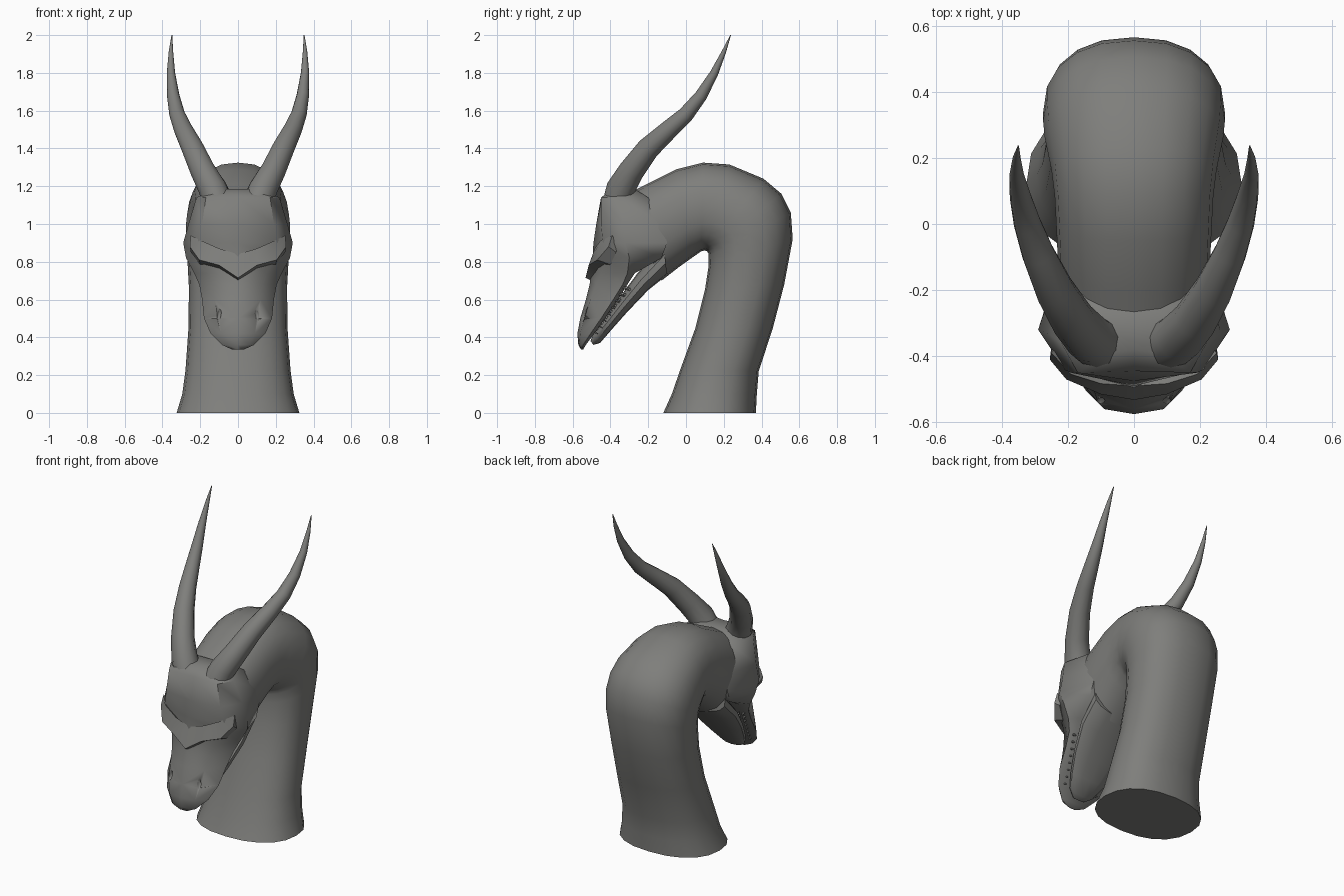
import bpy, bmesh, math
from mathutils import Vector

if "Cube" in bpy.data.objects:
    bpy.data.objects.remove(bpy.data.objects["Cube"])

grey = bpy.data.materials.new("stone_grey")
grey.diffuse_color = (0.21, 0.21, 0.2, 1)
grey.use_nodes = True
grey.node_tree.nodes["Principled BSDF"].inputs["Base Color"].default_value = grey.diffuse_color


def finish(bm, name, angle=50):
    bmesh.ops.recalc_face_normals(bm, faces=bm.faces)
    me = bpy.data.meshes.new(name)
    bm.to_mesh(me)
    bm.free()
    me.materials.append(grey)
    ob = bpy.data.objects.new(name, me)
    bpy.context.collection.objects.link(ob)
    bpy.ops.object.select_all(action='DESELECT')
    ob.select_set(True)
    bpy.context.view_layer.objects.active = ob
    bpy.ops.object.shade_smooth_by_angle(angle=math.radians(angle))
    return ob


def loft(name, rings, angle=50):
    """Skin a closed solid over a list of equal-length rings."""
    bm = bmesh.new()
    vs = [[bm.verts.new(p) for p in r] for r in rings]
    n = len(vs[0])
    for a, b in zip(vs, vs[1:]):
        for i in range(n):
            j = (i + 1) % n
            bm.faces.new((a[i], a[j], b[j], b[i]))
    bm.faces.new(vs[0])
    bm.faces.new(vs[-1])
    return finish(bm, name, angle)


def section(inner, outer, hw, n=20, power=2.3):
    """Rounded ring between two side-view points (y, z), hw wide each way."""
    ring = []
    for k in range(n):
        t = 2 * math.pi * k / n
        c, s = math.cos(t), math.sin(t)
        u = math.copysign(abs(c) ** (2 / power), c)
        x = hw * math.copysign(abs(s) ** (2 / power), s)
        y, z = [(i + o) / 2 + u * (o - i) / 2 for i, o in zip(inner, outer)]
        ring.append((x, y, z))
    return ring


# Arched neck: throat point, nape point, half width
neck = [
    ((-.12, 0), (.37, 0), .325), ((-.075, .1), (.375, .1), .295),
    ((-.03, .23), (.385, .22), .278), ((.05, .45), (.46, .45), .262),
    ((.1, .65), (.52, .68), .26), ((.12, .78), (.565, .92), .27),
    ((.12, .83), (.555, 1.06), .275), ((.118, .845), (.505, 1.16), .275),
    ((.112, .855), (.41, 1.24), .27), ((.1, .86), (.23, 1.315), .25),
    ((.08, .855), (.09, 1.325), .24), ((.03, .82), (-.05, 1.29), .235),
    ((-.04, .77), (-.2, 1.215), .23), ((-.13, .70), (-.33, 1.15), .215),
]
loft("neck", [section(*s) for s in neck])

# Lower jaw, continuing the throat line
jaw = [
    ((-.10, .73), (-.12, .90), .2), ((-.2, .65), (-.26, .735), .2),
    ((-.31, .535), (-.36, .60), .165), ((-.39, .445), (-.44, .49), .125),
    ((-.455, .37), (-.49, .43), .085), ((-.49, .36), (-.505, .38), .04),
]
loft("lower_jaw", [section(*s, n=14) for s in jaw], 40)

# Skull and snout: height, front y, then front edge, cheek and back as (x, y)
skull = [
    (1.185, -.38, (.08, -.39), (.13, -.34), (.09, -.27)),
    (1.14, -.445, (.17, -.45), (.22, -.36), (.18, -.2)),
    (1.00, -.475, (.19, -.45), (.262, -.33), (.22, -.12)),
    (.90, -.49, (.21, -.44), (.29, -.32), (.22, -.1)),
    (.82, -.495, (.20, -.42), (.275, -.30), (.22, -.13)),
    (.74, -.505, (.15, -.45), (.232, -.31), (.19, -.27)),
    (.68, -.51, (.13, -.475), (.205, -.335), (.17, -.31)),
    (.60, -.53, (.12, -.505), (.19, -.385), (.15, -.36)),
    (.50, -.56, (.11, -.54), (.18, -.45), (.14, -.43)),
    (.42, -.575, (.09, -.56), (.145, -.505), (.11, -.485)),
    (.36, -.57, (.06, -.565), (.085, -.545), (.06, -.53)),
    (.335, -.555, (.02, -.555), (.03, -.55), (.02, -.545)),
]
rings = []
for z, yf, *side in skull:
    right = [(x, y, z) for x, y in side]
    left = [(-x, y, z) for x, y in reversed(side)]
    rings.append([(0, yf, z)] + right + left)
head = loft("head", rings)

# Nostril slits
for s in (-1, 1):
    bm = bmesh.new()
    bmesh.ops.create_uvsphere(bm, u_segments=12, v_segments=8, radius=1)
    cutter = finish(bm, "nostril_cutter")
    cutter.scale = (.013, .03, .036)
    cutter.location = (s * .1, -.548, .525)
    cutter.rotation_euler = (0, s * -.15, 0)
    cutter.hide_render = True
    cutter.hide_set(True)
    cut = head.modifiers.new("nostril", 'BOOLEAN')
    cut.operation = 'DIFFERENCE'
    cut.object = cutter

# Overhanging brow: top, lip, underside and buried point per station
brow = [
    ((.25, -.39, .94), (.255, -.41, .88), (.25, -.37, .85), (.22, -.36, .89)),
    ((.19, -.455, .91), (.205, -.47, .81), (.2, -.40, .785), (.15, -.40, .85)),
    ((.1, -.483, .87), (.1, -.515, .782), (.1, -.46, .765), (.08, -.42, .82)),
    ((0, -.49, .84), (0, -.532, .715), (0, -.49, .695), (0, -.43, .78)),
]
mirrored = [[(-x, y, z) for x, y, z in r] for r in reversed(brow[:-1])]
loft("brow", brow + mirrored, 35)

# Horns: centre point and radius
horn = [
    ((.10, -.36, 1.10), .085), ((.135, -.345, 1.19), .076),
    ((.185, -.29, 1.28), .068), ((.24, -.2, 1.40), .06),
    ((.29, -.09, 1.50), .05), ((.322, .0, 1.58), .042),
    ((.343, .08, 1.68), .033), ((.355, .15, 1.80), .022),
    ((.355, .2, 1.91), .012), ((.35, .236, 2.0), .002),
]
for s, side in ((1, "right"), (-1, "left")):
    pts = [Vector((s * p[0], p[1], p[2])) for p, r in horn]
    rings = []
    for i, (p, r) in enumerate(horn):
        t = (pts[min(i + 1, len(pts) - 1)] - pts[max(i - 1, 0)]).normalized()
        if i == len(pts) - 1:
            t = Vector((0, 0, 1))
        a = (Vector((1, 0, 0)) - t * t.x).normalized()
        b = t.cross(a)
        rings.append([pts[i] + r * (math.cos(k * math.pi / 6) * a +
                                    math.sin(k * math.pi / 6) * b)
                      for k in range(12)])
    loft("horn_" + side, rings)


# Rows of small teeth along both jaws
def tooth_row(name, start, end, direction, count):
    bm = bmesh.new()
    d = Vector(direction).normalized()
    rot = d.to_track_quat('Z', 'Y').to_matrix().to_4x4()
    for s in (-1, 1):
        for k in range(count):
            p = Vector(start).lerp(Vector(end), k / (count - 1))
            p.x *= s
            new = bmesh.ops.create_cone(bm, cap_ends=True, segments=6, radius1=.013,
                                        radius2=.001, depth=.045)["verts"]
            bmesh.ops.transform(bm, matrix=rot, verts=new)
            bmesh.ops.translate(bm, vec=p, verts=new)
    finish(bm, name, 40)


tooth_row("upper_teeth", (.175, -.325, .66), (.115, -.485, .43), (0, .8, -.5), 8)
tooth_row("lower_teeth", (.155, -.30, .655), (.07, -.475, .455), (0, -.7, .7), 8)
